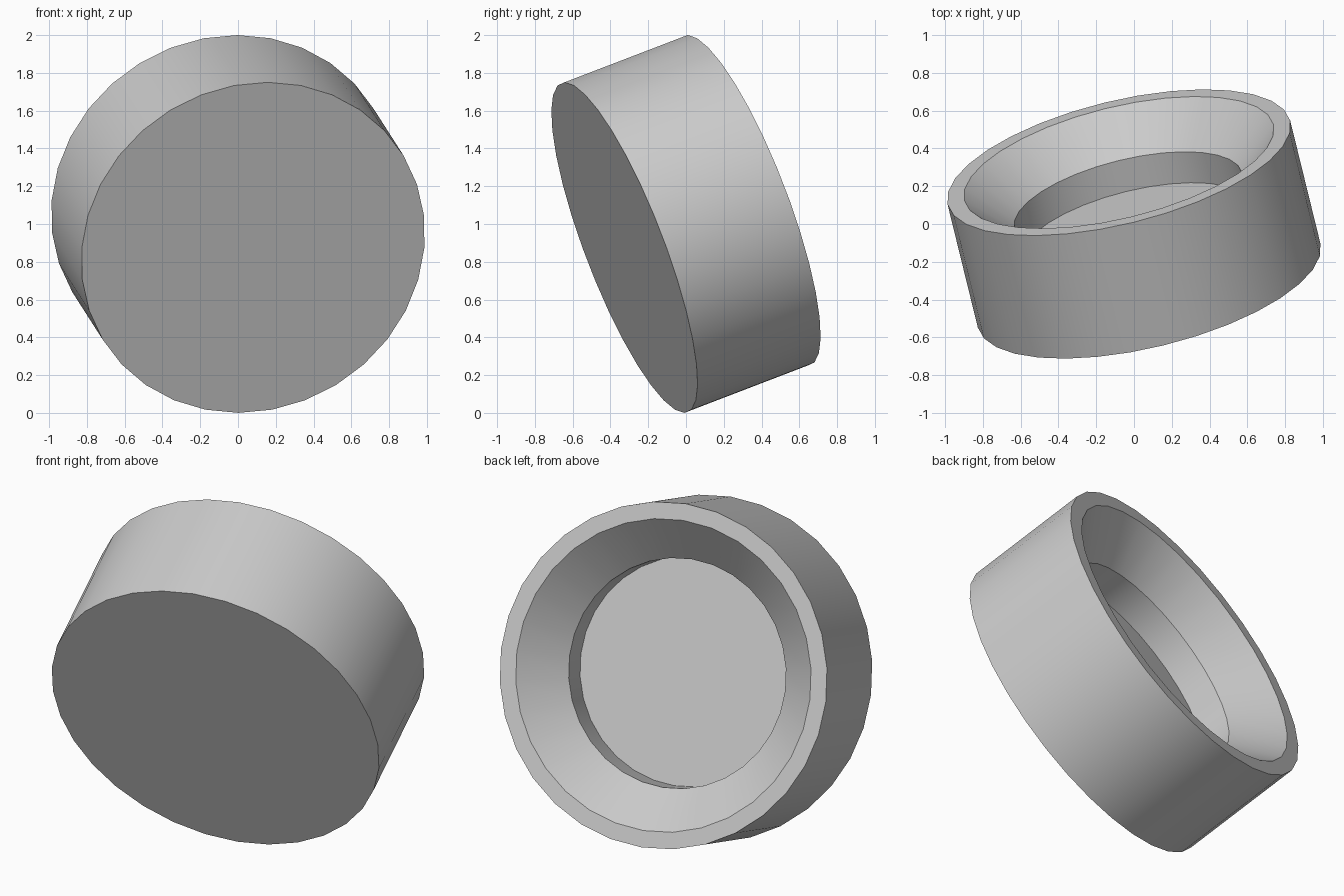
import bpy, bmesh, math
from mathutils import Vector

if "Cube" in bpy.data.objects:
    bpy.data.objects.remove(bpy.data.objects["Cube"])

SIDES = 32
AXIS = Vector((-0.224, 0.912, 0.35)).normalized()  # points to the open end
H = 0.716
# (radius, height): outer wall, rim, sloped wall, inner wall down to the floor
PROFILE = [(0.934, -H / 2), (0.934, H / 2), (0.843, H / 2),
           (0.62, H / 2 - 0.22), (0.62, H / 2 - 0.4)]

bm = bmesh.new()
rings = []
for r, z in PROFILE:
    rings.append([bm.verts.new((r * math.cos(2 * math.pi * i / SIDES),
                                r * math.sin(2 * math.pi * i / SIDES), z))
                  for i in range(SIDES)])
for a, b in zip(rings, rings[1:]):
    for i in range(SIDES):
        j = (i + 1) % SIDES
        bm.faces.new((a[i], a[j], b[j], b[i]))
# closed base and recessed floor
bm.faces.new(rings[0][::-1])
bm.faces.new(rings[-1])
bmesh.ops.recalc_face_normals(bm, faces=bm.faces[:])

# tilt the cup and stand it on the ground
bm.transform(AXIS.to_track_quat('Z', 'Y').to_matrix().to_4x4())
low = min(v.co.z for v in bm.verts)
bmesh.ops.translate(bm, verts=bm.verts[:], vec=(0, 0, -low))

mesh = bpy.data.meshes.new("tilted_cup")
bm.to_mesh(mesh)
bm.free()
cup = bpy.data.objects.new("tilted_cup", mesh)
bpy.context.collection.objects.link(cup)
bpy.context.view_layer.objects.active = cup
cup.select_set(True)
bpy.ops.object.shade_smooth_by_angle(angle=math.radians(30))
